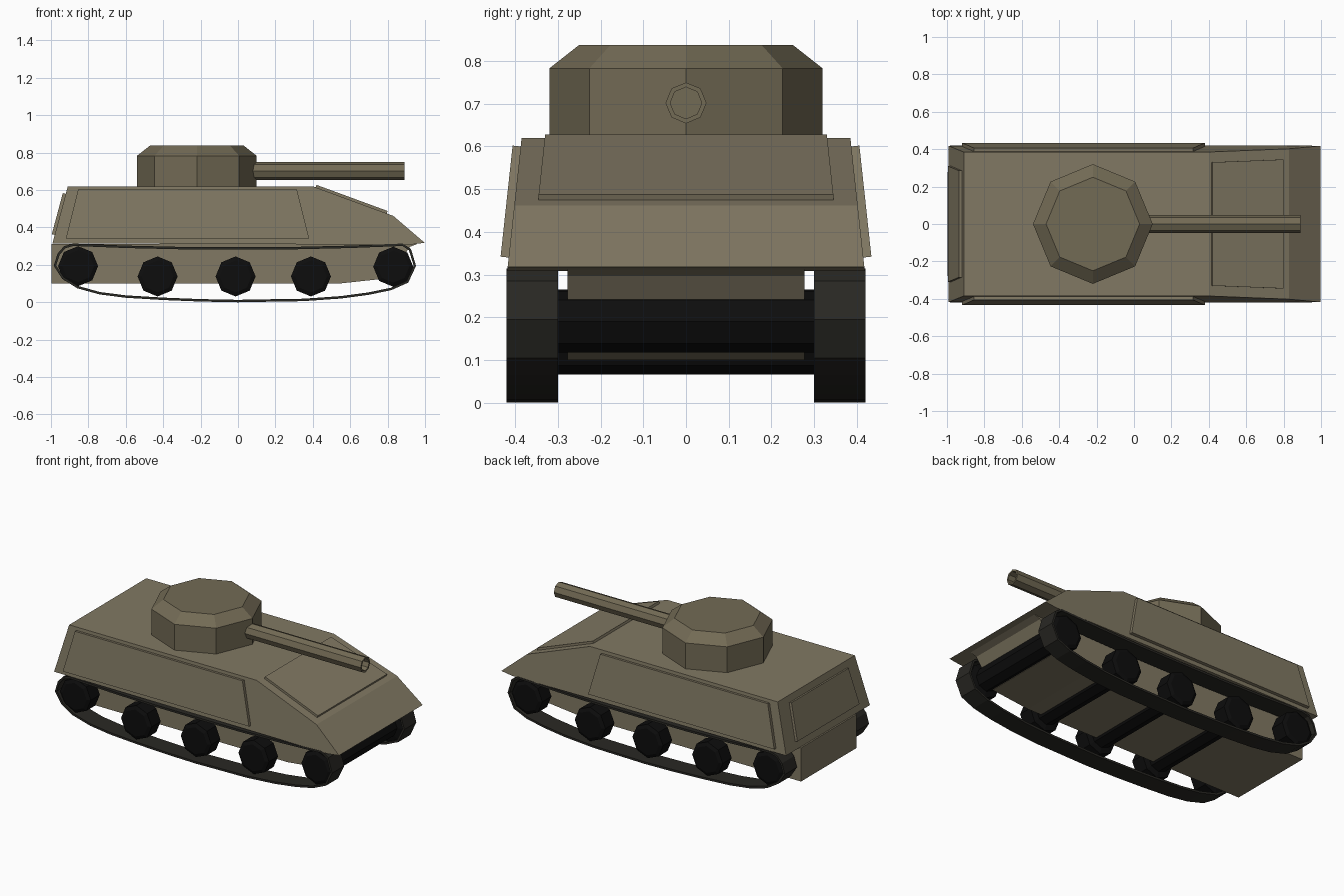
import bpy, bmesh, math
from mathutils import Vector

if "Cube" in bpy.data.objects:
    bpy.data.objects.remove(bpy.data.objects["Cube"])


def material(name, rgb):
    m = bpy.data.materials.new(name)
    m.diffuse_color = (*rgb, 1)
    m.use_nodes = True
    m.node_tree.nodes["Principled BSDF"].inputs["Base Color"].default_value = m.diffuse_color
    return m


ARMOUR = material("armour_tan", (0.22, 0.19, 0.125))
TURRET = material("turret_tan", (0.17, 0.145, 0.09))
TRACK = material("track_dark", (0.022, 0.021, 0.017))
WHEEL = material("wheel_black", (0.004, 0.004, 0.004))


def loft(name, loops, mat, closed=False):
    """Skin a list of equal-length point loops; cap the ends unless closed."""
    bm = bmesh.new()
    rings = [[bm.verts.new(p) for p in loop] for loop in loops]
    n = len(rings[0])
    pairs = list(zip(rings, rings[1:]))
    if closed:
        pairs.append((rings[-1], rings[0]))
    for a, b in pairs:
        for i in range(n):
            j = (i + 1) % n
            bm.faces.new((a[i], a[j], b[j], b[i]))
    if not closed:
        bm.faces.new(rings[0])
        bm.faces.new(rings[-1])
    bmesh.ops.recalc_face_normals(bm, faces=bm.faces)
    me = bpy.data.meshes.new(name)
    bm.to_mesh(me)
    bm.free()
    me.materials.append(mat)
    ob = bpy.data.objects.new(name, me)
    bpy.context.collection.objects.link(ob)
    return ob


def octagon(r):
    return [(r * math.cos(i * math.pi / 4), r * math.sin(i * math.pi / 4)) for i in range(8)]


def side_y(z):
    """Half width of the upper hull at height z (sides lean inwards)."""
    return 0.418 - 0.033 * (z - 0.315) / 0.305


def plate(name, pts, outward, thickness):
    """Thin armour plate raised from the surface its corners lie on."""
    p = [Vector(q) for q in pts]
    n = (p[1] - p[0]).cross(p[2] - p[0]).normalized()
    if n.dot(Vector(outward)) < 0:
        n = -n
    return loft(name, [[q - n * 0.004 for q in p], [q + n * thickness for q in p]], ARMOUR)


# Upper hull
upper = [(-0.992, 0.315), (-0.91, 0.62), (0.40, 0.62), (0.83, 0.462), (0.998, 0.318), (0.92, 0.308)]
loft("upper_hull", [[(x, s * side_y(z), z) for x, z in upper] for s in (-1, 1)], ARMOUR)

# Lower hull tub
lower = [(-0.998, 0.1), (0.54, 0.1), (0.80, 0.128), (0.92, 0.297), (0.96, 0.312), (-0.998, 0.312)]
loft("lower_hull", [[(x, y, z) for x, z in lower] for y in (-0.278, 0.278)], ARMOUR)

# Raised side, rear and front plates
side = [(-0.92, 0.34), (-0.855, 0.60), (0.315, 0.60), (0.38, 0.34)]
for s, label in ((-1, "right"), (1, "left")):
    plate("side_plate_" + label, [(x, s * side_y(z), z) for x, z in side], (0, s, 0), 0.019)
plate("rear_plate", [(-0.98, -0.31, 0.36), (-0.98, 0.31, 0.36),
                     (-0.921, 0.285, 0.58), (-0.921, -0.285, 0.58)], (-1, 0, 0), 0.016)
plate("front_plate", [(0.415, -0.33, 0.6145), (0.415, 0.33, 0.6145),
                      (0.795, 0.345, 0.475), (0.795, -0.345, 0.475)], (0, 0, 1), 0.014)

# Turret with chamfered roof
loft("turret", [[(x - 0.22, y, z) for x, y in octagon(r)]
                for r, z in ((0.32, 0.615), (0.32, 0.783), (0.25, 0.838))], TURRET)

# Hollow gun barrel
loft("gun_barrel", [[(x, a, 0.702 + b) for a, b in octagon(r)]
                    for r, x in ((0.048, 0.03), (0.048, 0.89), (0.037, 0.89), (0.037, 0.10))], TURRET)

# Road wheels and axles
for i, (x, z) in enumerate([(-0.855, 0.193), (-0.43, 0.138), (-0.013, 0.138), (0.39, 0.138), (0.83, 0.19)]):
    profile = [(0.41, 0.085), (0.40, 0.107), (0.31, 0.107), (0.30, 0.072)]
    rings = [(-y, r) for y, r in profile] + [(y, r) for y, r in reversed(profile)]
    loft(f"wheel_pair_{i + 1}", [[(x + a, y, z + b) for a, b in octagon(r)] for y, r in rings], WHEEL)

# Track bands
path = [(-0.93, 0.30), (-0.88, 0.314), (-0.60, 0.303), (-0.30, 0.296), (0.0, 0.295), (0.30, 0.296),
        (0.60, 0.303), (0.88, 0.314), (0.925, 0.285), (0.952, 0.195), (0.91, 0.105), (0.82, 0.065),
        (0.70, 0.04), (0.55, 0.02), (0.35, 0.006), (0.1, 0.002), (0.0, 0.0), (-0.2, 0.004), (-0.4, 0.012),
        (-0.6, 0.024), (-0.74, 0.042), (-0.86, 0.075), (-0.94, 0.125), (-0.985, 0.195), (-0.965, 0.26)]
path = [Vector(p) for p in path]
T = 0.013
for s, label in ((-1, "right"), (1, "left")):
    sections = []
    for i, p in enumerate(path):
        t = (path[(i + 1) % len(path)] - path[i - 1]).normalized()
        q = p + Vector((t.y, -t.x)) * T          # inward offset
        sections.append([(p.x, s * 0.30, p.y), (p.x, s * 0.42, p.y),
                         (q.x, s * 0.42, q.y), (q.x, s * 0.30, q.y)])
    loft("track_" + label, sections, TRACK, closed=True)
